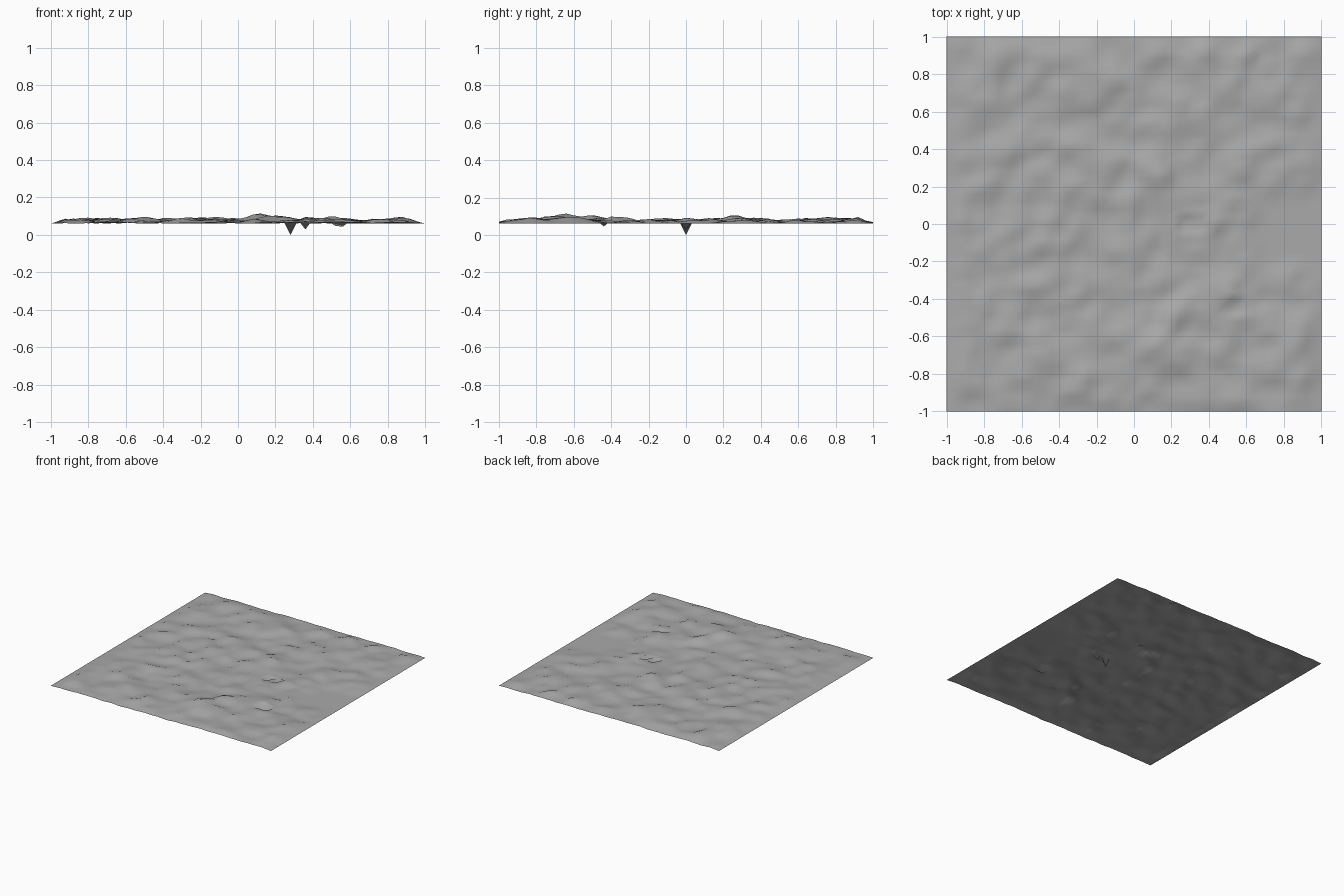
import bpy, bmesh, math
from mathutils import Vector, noise

cube = bpy.data.objects.get("Cube")
if cube:
    bpy.data.objects.remove(cube, do_unlink=True)

CELLS = 50
BASE = 0.06

# Larger mounds: x, y, extra height, radius
MOUNDS = [
    (0.12, -0.66, 0.035, 0.07), (0.26, -0.66, 0.03, 0.08),
    (0.18, -0.52, 0.025, 0.07), (0.5, -0.36, 0.02, 0.07),
    (0.12, 0.26, 0.025, 0.08), (-0.08, 0.77, 0.015, 0.08),
    (-0.64, -0.38, 0.014, 0.09), (-0.5, -0.62, 0.012, 0.08),
    (0.36, -0.12, 0.014, 0.08), (-0.5, -0.84, 0.012, 0.07),
]
# Single-point pits: x, y, height
PITS = [(0.28, 0.0, 0.0), (0.36, 0.0, 0.03), (0.56, -0.44, 0.045), (0.52, -0.44, 0.048)]


def ramp(value, start, end):
    t = min(1, max(0, (value - start) / (end - start)))
    return t * t * (3 - 2 * t)


def ground_height(x, y):
    # Small rolling bumps, stretched along the diagonal
    along, across = (x + y) * 0.707, (y - x) * 0.707
    bumps = noise.noise(Vector((along * 6.5, across * 9, 3.7)))
    ripple = noise.noise(Vector((x * 12, y * 13, 8.2)))
    height = max(0, 0.014 + 0.021 * bumps + 0.013 * ripple)
    for mx, my, extra, radius in MOUNDS:
        height += extra * math.exp(-((x - mx) ** 2 + (y - my) ** 2) / radius ** 2)
    # Level clearing by the +x border
    clearing = ramp(x, 0.58, 0.7) * (1 - ramp(abs(y + 0.04), 0.14, 0.3))
    # Ground settles towards the borders
    border = ramp(1 - abs(x), 0, 0.09) * (0.35 + 0.65 * ramp(1 - abs(y), 0, 0.08))
    return BASE + min(height, 0.06) * (1 - clearing) * border


# Terrain sheet
bm = bmesh.new()
bmesh.ops.create_grid(bm, x_segments=CELLS, y_segments=CELLS, size=1)
for v in bm.verts:
    v.co.z = ground_height(v.co.x, v.co.y)
    for px, py, depth in PITS:
        if math.hypot(v.co.x - px, v.co.y - py) < 0.01:
            v.co.z = depth
for face in bm.faces:
    face.smooth = True
mesh = bpy.data.meshes.new("ground")
bm.to_mesh(mesh)
bm.free()
ground = bpy.data.objects.new("ground", mesh)
bpy.context.collection.objects.link(ground)

# Grey ground colour
grey = bpy.data.materials.new("stone grey")
grey.use_nodes = True
grey.diffuse_color = (0.4, 0.4, 0.4, 1)
shader = next(n for n in grey.node_tree.nodes if n.type == 'BSDF_PRINCIPLED')
shader.inputs["Base Color"].default_value = (0.4, 0.4, 0.4, 1)
mesh.materials.append(grey)
